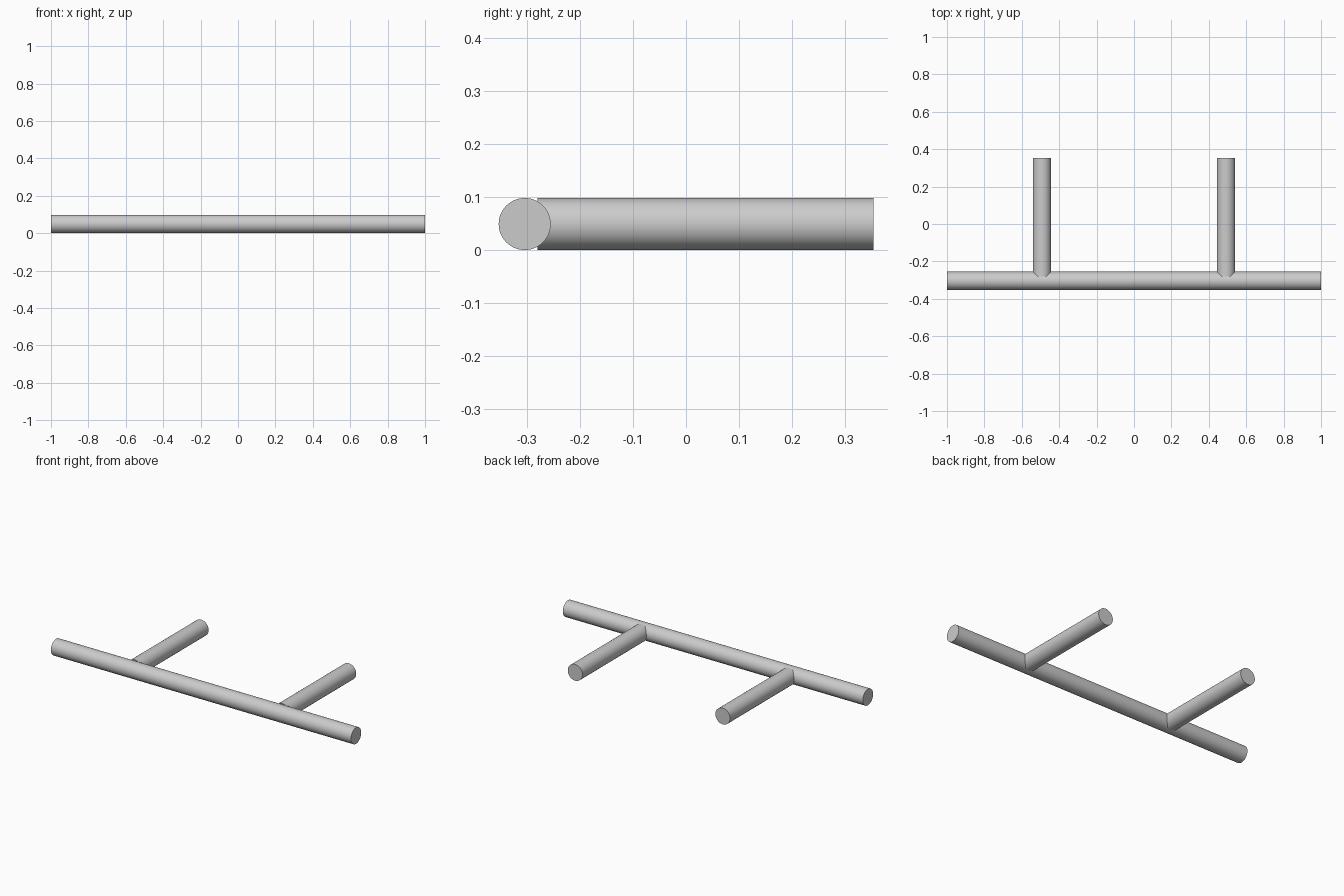
import bpy
from math import pi, radians

cube = bpy.data.objects.get("Cube")
if cube:
    bpy.data.objects.remove(cube, do_unlink=True)

RADIUS = 0.049
BAR_Y = -0.304
POST_START, POST_END = -0.28, 0.353

# Brushed grey metal
grey = bpy.data.materials.new("grey_metal")
grey.use_nodes = True
colour = (0.6, 0.6, 0.6, 1)
grey.diffuse_color = colour
grey.node_tree.nodes["Principled BSDF"].inputs["Base Color"].default_value = colour


def rod(name, length, location, rotation):
    bpy.ops.mesh.primitive_cylinder_add(vertices=64, radius=RADIUS, depth=length,
                                        location=location, rotation=rotation)
    obj = bpy.context.object
    obj.name = name
    obj.data.materials.append(grey)
    bpy.ops.object.shade_smooth_by_angle(angle=radians(30))
    return obj


# Long handle bar
rod("handle_bar", 2, (0, BAR_Y, RADIUS), (0, pi / 2, 0))

# Two mounting posts behind the bar
for side, x in (("left", 0.492), ("right", -0.492)):
    rod(side + "_post", POST_END - POST_START,
        (x, (POST_START + POST_END) / 2, RADIUS), (pi / 2, 0, 0))
